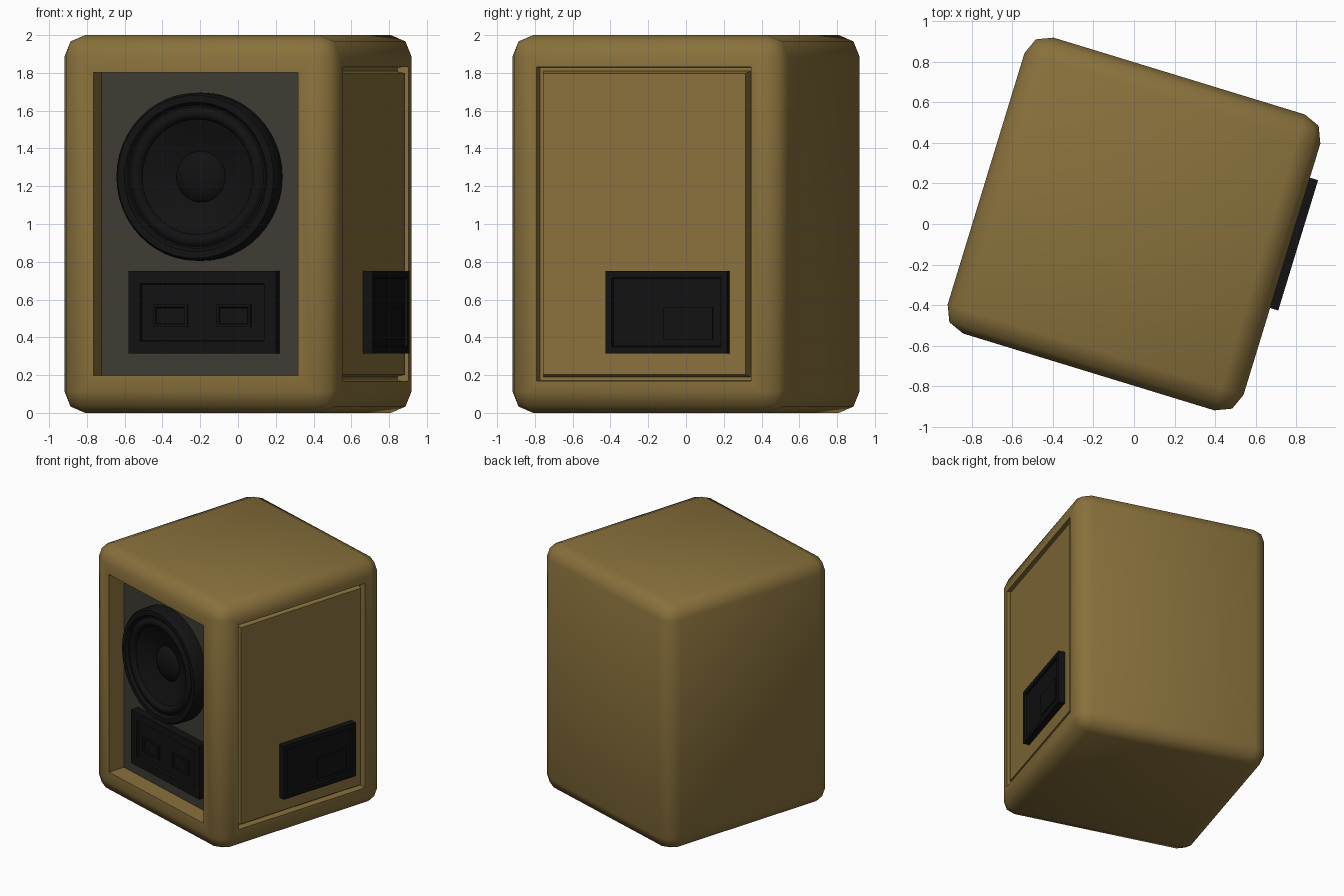
import bpy, bmesh, math
from mathutils import Matrix, Vector

if "Cube" in bpy.data.objects:
    bpy.data.objects.remove(bpy.data.objects["Cube"])

TURN = Matrix.Rotation(math.radians(-17), 4, 'Z')
FRONT, RIGHT = Vector((0, -1, 0)), Vector((1, 0, 0))


def material(name, rgb):
    m = bpy.data.materials.new(name)
    m.diffuse_color = (*rgb, 1)
    m.use_nodes = True
    m.node_tree.nodes["Principled BSDF"].inputs["Base Color"].default_value = m.diffuse_color
    return m


wood = material("wood", (0.25, 0.165, 0.045))
grey = material("baffle_grey", (0.05, 0.045, 0.033))
black = material("black", (0.006, 0.006, 0.006))


def finish(name, bm, mat, angle=30):
    """Turn the part with the cabinet, add it to the scene and shade it."""
    bm.transform(TURN)
    me = bpy.data.meshes.new(name)
    bm.to_mesh(me)
    bm.free()
    me.materials.append(mat)
    ob = bpy.data.objects.new(name, me)
    bpy.context.collection.objects.link(ob)
    bpy.ops.object.select_all(action='DESELECT')
    ob.select_set(True)
    bpy.context.view_layer.objects.active = ob
    bpy.ops.object.shade_smooth_by_angle(angle=math.radians(angle))
    return ob


def box_mesh(lo, hi):
    lo, hi = Vector(lo), Vector(hi)
    bm = bmesh.new()
    bmesh.ops.create_cube(bm, size=1)
    bmesh.ops.scale(bm, vec=hi - lo, verts=bm.verts)
    bmesh.ops.translate(bm, vec=(lo + hi) / 2, verts=bm.verts)
    return bm


def step_face(bm, normal, steps):
    """Inset the largest face looking along normal in (thickness, depth) steps."""
    bm.normal_update()
    face = max((f for f in bm.faces if f.normal.dot(normal) > 0.99),
               key=lambda f: f.calc_area())
    for thick, depth in steps:
        bmesh.ops.inset_individual(bm, faces=[face], thickness=thick,
                                   depth=depth, use_even_offset=True)
        bm.normal_update()


# Rounded cabinet with a front recess and a grooved side panel
H = 0.763
bm = box_mesh((-H, -H, 0), (H, H, 2))
bmesh.ops.bevel(bm, geom=bm.edges[:], offset=0.115, segments=2,
                profile=0.5, affect='EDGES')
step_face(bm, FRONT, [(0.082, 0), (0.0002, -0.145)])
step_face(bm, RIGHT, [(0.055, 0), (0.0002, -0.06), (0.02, 0), (0.012, 0.05)])
finish("cabinet", bm, wood, 50)

# Grey baffle on the floor of the recess
BAFFLE = -0.625
finish("baffle", box_mesh((-0.567, BAFFLE, 0.198), (0.567, -0.615, 1.802)), grey)

# Round driver: rim, surround, cone and dust cap as (radius, height)
profile = [(0.445, 0), (0.445, 0.095), (0.432, 0.115), (0.395, 0.115),
           (0.38, 0.095), (0.37, 0.095), (0.355, 0.11), (0.335, 0.114),
           (0.315, 0.105), (0.305, 0.085), (0.22, 0.05), (0.135, 0.022),
           (0.125, 0.034), (0.09, 0.052), (0.045, 0.062), (0, 0.065)]
bm = bmesh.new()
verts = [bm.verts.new((r, BAFFLE - h, 1.25)) for r, h in profile]
edges = [bm.edges.new(pair) for pair in zip(verts, verts[1:])]
bmesh.ops.spin(bm, geom=verts + edges, cent=(0, 0, 1.25), axis=(0, 1, 0),
               angle=math.tau, steps=48, use_duplicate=False)
bmesh.ops.remove_doubles(bm, verts=bm.verts, dist=0.0005)
bmesh.ops.recalc_face_normals(bm, faces=bm.faces)
if sum(f.normal.y * f.calc_area() for f in bm.faces) > 0:
    bmesh.ops.reverse_faces(bm, faces=bm.faces)
bmesh.ops.translate(bm, vec=(-0.008, 0, 0), verts=bm.verts)
finish("speaker_driver", bm, black, 40)

# Control box below the driver, with two raised switches
bm = box_mesh((-0.396, -0.69, 0.315), (0.42, BAFFLE + 0.005, 0.75))
step_face(bm, FRONT, [(0.065, 0), (0.004, -0.018)])
finish("control_box", bm, black)
for side, u in (("left", -0.165), ("right", 0.185)):
    bm = box_mesh((u - 0.095, -0.688, 0.455), (u + 0.095, -0.665, 0.575))
    step_face(bm, FRONT, [(0.015, 0), (0.004, -0.008)])
    finish(side + "_switch", bm, black)

# Connector box on the side panel, with its socket plate
bm = box_mesh((0.74, -0.2, 0.315), (0.805, 0.472, 0.75))
step_face(bm, RIGHT, [(0.035, 0), (0.004, -0.015)])
finish("connector_box", bm, black)
finish("socket_plate", box_mesh((0.78, 0.12, 0.385), (0.798, 0.39, 0.56)), black)
